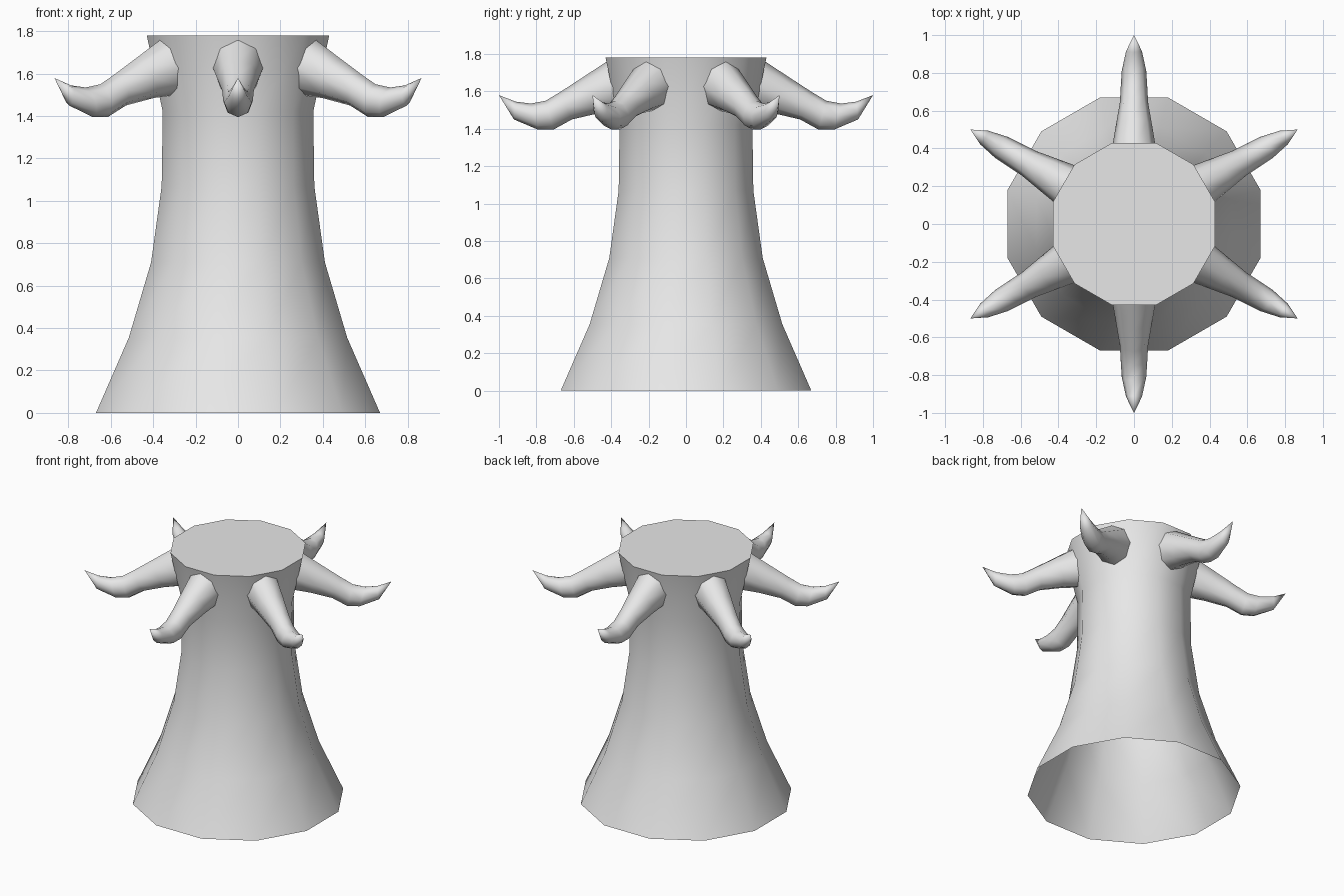
import bpy, bmesh, math
from mathutils import Matrix, Vector

cube = bpy.data.objects.get("Cube")
if cube:
    bpy.data.objects.remove(cube, do_unlink=True)

grey = bpy.data.materials.new("light grey")
grey.use_nodes = True
colour = (0.8, 0.8, 0.8, 1)
grey.diffuse_color = colour
grey.node_tree.nodes["Principled BSDF"].inputs["Base Color"].default_value = colour


def skin(bm, rings):
    """Join neighbouring rings of vertices with quads."""
    for a, b in zip(rings, rings[1:]):
        n = len(a)
        for i in range(n):
            j = (i + 1) % n
            bm.faces.new((a[i], a[j], b[j], b[i]))


def finish(bm, name):
    mesh = bpy.data.meshes.new(name)
    bm.to_mesh(mesh)
    bm.free()
    mesh.materials.append(grey)
    obj = bpy.data.objects.new(name, mesh)
    bpy.context.collection.objects.link(obj)
    bpy.ops.object.select_all(action="DESELECT")
    obj.select_set(True)
    bpy.context.view_layer.objects.active = obj
    bpy.ops.object.shade_smooth_by_angle(angle=math.radians(62))
    return obj


# Flared twelve-sided trunk, open underneath and capped on top
SIDES = 12
profile = [(0.67, 0), (0.515, 0.355), (0.41, 0.71), (0.36, 1.07), (0.355, 1.42), (0.43, 1.78)]
bm = bmesh.new()
rings = []
for apothem, z in profile:
    r = apothem / math.cos(math.pi / SIDES)
    angles = [(i + 0.5) * math.tau / SIDES for i in range(SIDES)]
    rings.append([bm.verts.new((r * math.cos(a), r * math.sin(a), z)) for a in angles])
skin(bm, rings)
bm.faces.new(rings[-1])
finish(bm, "trunk")

# Horn sections: top point (radius, z), bottom point (radius, z), half width
sections = [
    ((0.40, 1.775), (0.33, 1.50), 0.122),
    ((0.56, 1.67), (0.46, 1.485), 0.098),
    ((0.675, 1.595), (0.61, 1.45), 0.075),
    ((0.75, 1.55), (0.71, 1.395), 0.07),
    ((0.83, 1.535), (0.79, 1.395), 0.065),
    ((0.91, 1.545), (0.92, 1.45), 0.042),
]


def make_horn(name, angle):
    bm = bmesh.new()
    rings = []
    for (rt, zt), (rb, zb), width in sections:
        top, bottom = Vector((rt, 0, zt)), Vector((rb, 0, zb))
        mid, up = (top + bottom) / 2, (top - bottom) / 2
        ring = []
        for i in range(8):
            a = i * math.tau / 8
            ring.append(bm.verts.new(mid + up * math.sin(a) + Vector((0, width * math.cos(a), 0))))
        rings.append(ring)
    skin(bm, rings)
    # Pointed tip and hidden root
    tip = bm.verts.new((1.0, 0, 1.58))
    for i in range(8):
        bm.faces.new((rings[-1][i], rings[-1][(i + 1) % 8], tip))
    bm.faces.new(rings[0])
    bmesh.ops.recalc_face_normals(bm, faces=bm.faces)
    bm.transform(Matrix.Rotation(angle, 4, "Z"))
    finish(bm, name)


# Six upturned horns around the rim
places = ["back_left", "back", "back_right", "front_right", "front", "front_left"]
for k, place in enumerate(places):
    make_horn("horn_" + place, math.radians(30 + 60 * k))
